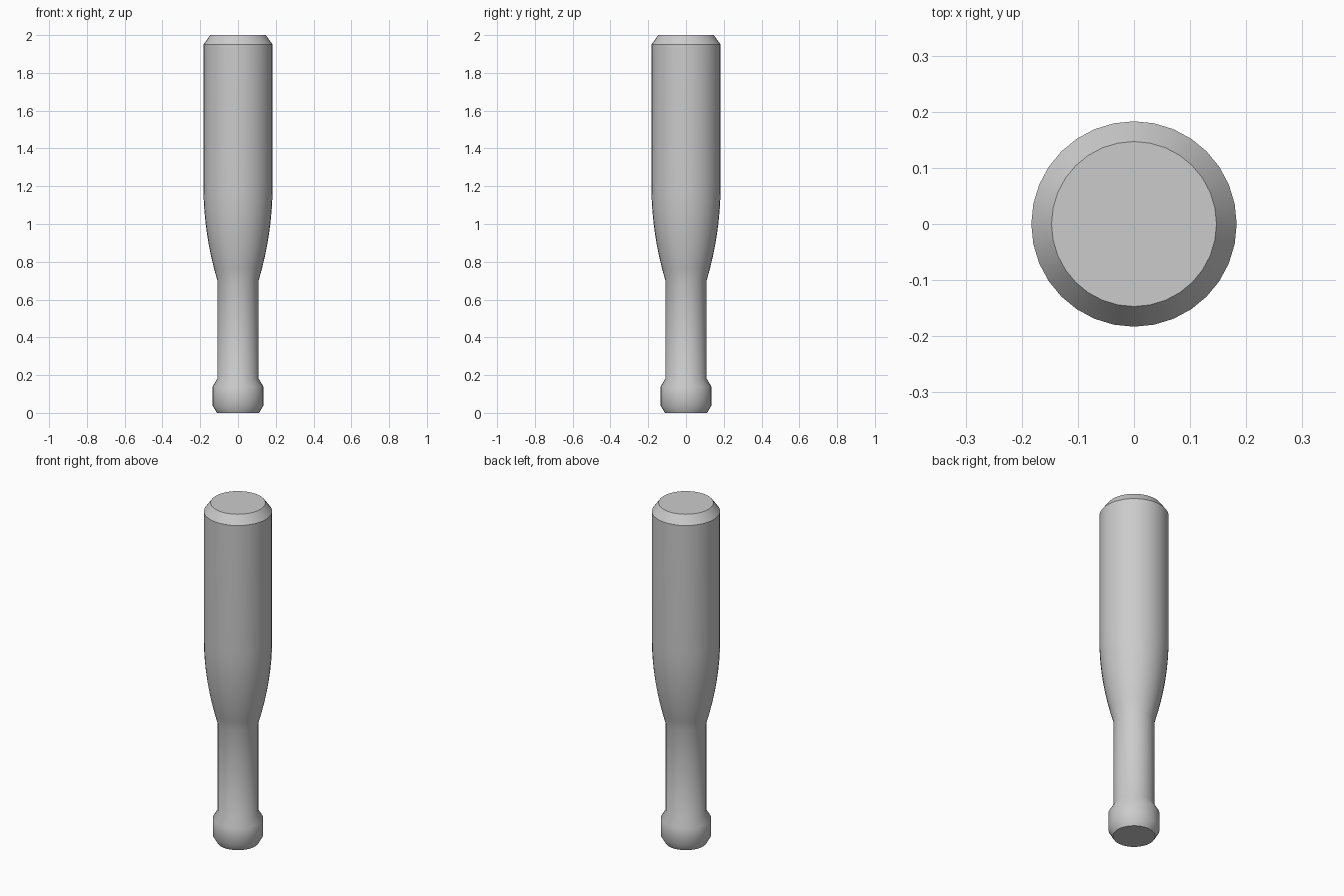
import bpy, bmesh, math

if "Cube" in bpy.data.objects:
    bpy.data.objects.remove(bpy.data.objects["Cube"])

SIDES = 32

# Bat profile (radius, height): knob and straight handle
profile = [(0.112, 0.0), (0.135, 0.04), (0.135, 0.138), (0.109, 0.182), (0.109, 0.70)]
# Curved flare from handle to barrel
for i in range(1, 9):
    t = i / 8
    profile.append((0.183 - 0.074 * (1 - t) ** 2, 0.70 + 0.5 * t))
# Straight barrel and chamfered tip
profile += [(0.183, 1.95), (0.147, 2.0)]

# Sweep the profile around z
bm = bmesh.new()
rings = []
for r, z in profile:
    rings.append([bm.verts.new((r * math.cos(2 * math.pi * k / SIDES),
                                r * math.sin(2 * math.pi * k / SIDES), z))
                  for k in range(SIDES)])
for low, high in zip(rings, rings[1:]):
    for k in range(SIDES):
        n = (k + 1) % SIDES
        bm.faces.new((low[k], low[n], high[n], high[k]))

# Flat end caps
bm.faces.new(rings[0][::-1])
bm.faces.new(rings[-1])

mesh = bpy.data.meshes.new("bat")
bm.to_mesh(mesh)
bm.free()
bat = bpy.data.objects.new("bat", mesh)
bpy.context.collection.objects.link(bat)

# Smooth body, sharp tip and base edges
bpy.context.view_layer.objects.active = bat
bat.select_set(True)
bpy.ops.object.shade_smooth_by_angle(angle=math.radians(34))
